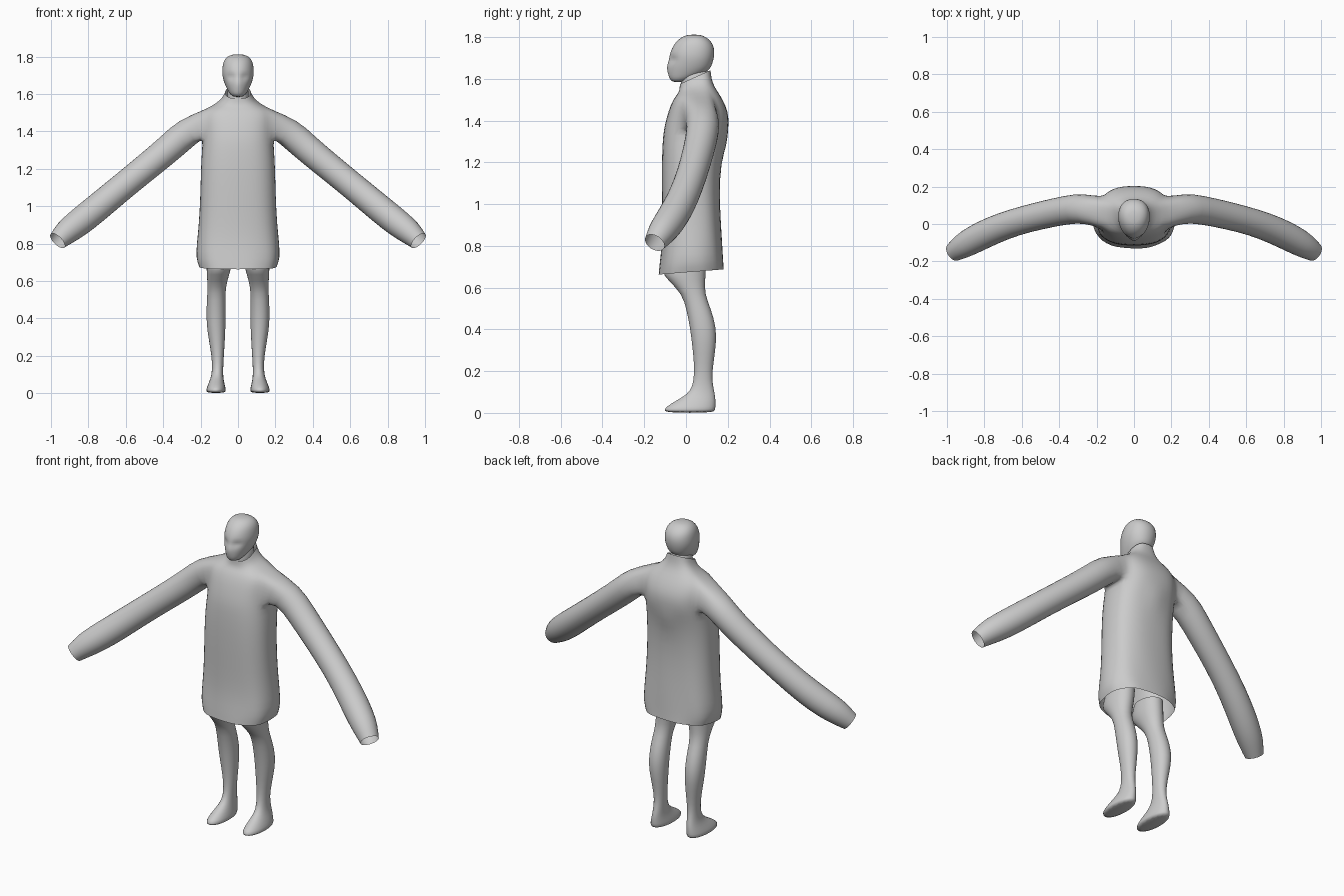
import bpy, bmesh, math
from mathutils import Vector

if "Cube" in bpy.data.objects:
    bpy.data.objects.remove(bpy.data.objects["Cube"])


def loft(bm, rows, n, power=1.0, egg=0.0):
    """Stack of oval rings: (z, centre x, half width, front y, back y, tilt)."""
    rings = []
    for z, cx, w, yf, yb, tilt in rows:
        cy, d = (yf + yb) / 2, (yb - yf) / 2
        ring = []
        for i in range(n):
            a = 2 * math.pi * i / n
            c, s = math.cos(a), math.sin(a)
            x = w * math.copysign(abs(c) ** power, c) * (1 + egg * s)
            y = d * math.copysign(abs(s) ** power, s)
            ring.append(bm.verts.new((cx + x, cy + y, z + tilt * y)))
        rings.append(ring)
    return rings


def bridge(bm, a, b, skip=()):
    n = len(a)
    for i in range(n):
        if i not in skip:
            j = (i + 1) % n
            bm.faces.new((a[i], a[j], b[j], b[i]))


def finish(bm, name, levels=1):
    bmesh.ops.recalc_face_normals(bm, faces=bm.faces[:])
    me = bpy.data.meshes.new(name)
    bm.to_mesh(me)
    bm.free()
    me.polygons.foreach_set("use_smooth", [True] * len(me.polygons))
    ob = bpy.data.objects.new(name, me)
    bpy.context.collection.objects.link(ob)
    mod = ob.modifiers.new("Subdivision", 'SUBSURF')
    mod.levels = mod.render_levels = levels
    return ob


def tube(name, rows, n, egg=0.0, cap_low=True, cap_high=True, edit=None):
    bm = bmesh.new()
    rings = loft(bm, rows, n, 0.95, egg)
    for a, b in zip(rings, rings[1:]):
        bridge(bm, a, b)
    if cap_low:
        bm.faces.new(rings[0])
    if cap_high:
        bm.faces.new(rings[-1])
    if edit:
        for v in bm.verts:
            edit(v.co)
    return finish(bm, name)


# Coat: torso rings with armholes left open on both sides
N = 24
coat_rows = [
    (.675, 0, .208, -.132, .182, .08), (.72, 0, .225, -.127, .178, .05),
    (.80, 0, .221, -.116, .174, 0), (.90, 0, .210, -.113, .168, 0),
    (1.05, 0, .203, -.116, .161, 0), (1.20, 0, .200, -.117, .168, 0),
    (1.30, 0, .194, -.113, .188, 0), (1.36, 0, .189, -.107, .204, 0),
    (1.42, 0, .190, -.092, .206, 0), (1.47, 0, .192, -.076, .192, 0),
    (1.515, 0, .180, -.056, .165, .05), (1.545, 0, .118, -.040, .135, .2),
    (1.575, 0, .082, -.031, .122, .35), (1.608, 0, .068, -.030, .118, .45)]
LO, HI = 7, 10          # armhole rows
bm = bmesh.new()
rings = loft(bm, coat_rows, N, 0.78)
hole = {N - 2, N - 1, 0, 1, 10, 11, 12, 13}
for r in range(len(rings) - 1):
    bridge(bm, rings[r], rings[r + 1], hole if LO <= r < HI else ())

# Soft folds in the skirt and a small pucker on the back
for r in range(6):
    for i, v in enumerate(rings[r]):
        k = 1 + .018 * math.sin(i * 2.1 + r * .8) * (1 - r / 6)
        v.co.x *= k
        v.co.y *= k
rings[6][6].co += Vector((0, .012, -.03))

# Sleeves: grown out of the armhole edges, open at the cuffs
sleeve_path = [
    (.27, .085, 1.400, .082), (.36, .076, 1.315, .079), (.50, .046, 1.200, .076),
    (.64, .010, 1.086, .075), (.76, -.035, .985, .078), (.86, -.085, .905, .077),
    (.92, -.120, .860, .069), (.965, -.150, .815, .053)]
cols = [0, -1] + [-2] * (HI - LO + 1) + [-1, 0, 1] + [2] * (HI - LO + 1) + [1]
lvls = [LO, LO] + list(range(LO, HI + 1)) + [HI] * 3 + list(range(HI, LO - 1, -1)) + [LO]
for side in (1, -1):
    prev = [rings[l][(c if side > 0 else 12 - c) % N] for c, l in zip(cols, lvls)]
    m = len(prev)
    pts = [Vector(p[:3]) for p in sleeve_path]
    for k, p in enumerate(pts):
        axis = (pts[min(k + 1, len(pts) - 1)] - pts[max(k - 1, 0)]).normalized()
        front = axis.cross(Vector((0, 0, -1))).normalized()
        if front.y > 0:
            front = -front
        down = axis.cross(front).normalized()
        if down.z > 0:
            down = -down
        rad = sleeve_path[k][3]
        ring = []
        for i in range(m):
            t = 2 * math.pi * i / m
            q = p + rad * (math.cos(t) * down + math.sin(t) * front)
            ring.append(bm.verts.new((side * q.x, q.y, q.z)))
        bridge(bm, prev, ring)
        prev = ring
finish(bm, "coat")


# Head: egg-shaped rings with sunken eye sockets, a nose ridge and a brow
def face(co):
    if co.y < -.02:
        ax = abs(co.x)
        if 1.68 < co.z < 1.705 and .012 < ax < .055:
            co.y += .014
        if 1.64 < co.z < 1.70 and ax < .008:
            co.y -= .010


head_rows = [
    (1.583, 0, .022, -.062, -.015, 0), (1.598, 0, .042, -.079, .025, 0),
    (1.620, 0, .056, -.086, .085, 0), (1.648, 0, .070, -.087, .118, 0),
    (1.672, 0, .078, -.083, .127, 0), (1.692, 0, .083, -.080, .133, 0),
    (1.715, 0, .086, -.080, .137, 0), (1.745, 0, .084, -.069, .137, 0),
    (1.775, 0, .078, -.052, .125, 0), (1.800, 0, .060, -.022, .098, 0),
    (1.812, 0, .028, .010, .066, 0)]
tube("head", head_rows, 20, egg=.10, edit=face)

# Neck: short column hidden in the collar
tube("neck", [(1.53, 0, .060, -.022, .112, .3), (1.58, 0, .058, -.024, .112, .3),
              (1.66, 0, .058, -.030, .112, 0)], 16)

# Legs: bare calf and foot in one loft, mirrored
leg_rows = [
    (.000, .118, .050, -.100, .138, 0), (.016, .118, .055, -.112, .143, 0),
    (.045, .116, .046, -.075, .144, 0), (.075, .113, .036, -.018, .142, 0),
    (.105, .110, .031, .022, .136, 0), (.160, .108, .030, .038, .124, 0),
    (.240, .110, .038, .038, .132, 0), (.330, .116, .049, .028, .146, 0),
    (.410, .118, .053, .018, .146, 0), (.500, .117, .050, .000, .120, 0),
    (.570, .114, .049, -.020, .090, 0), (.640, .106, .062, -.092, .094, 0),
    (.675, .102, .068, -.120, .097, 0), (.740, .098, .066, -.090, .097, 0)]
for side, label in ((1, "left_leg"), (-1, "right_leg")):
    rows = [(z, side * cx, w, yf, yb, t) for z, cx, w, yf, yb, t in leg_rows]
    tube(label, rows, 16, cap_high=False)
